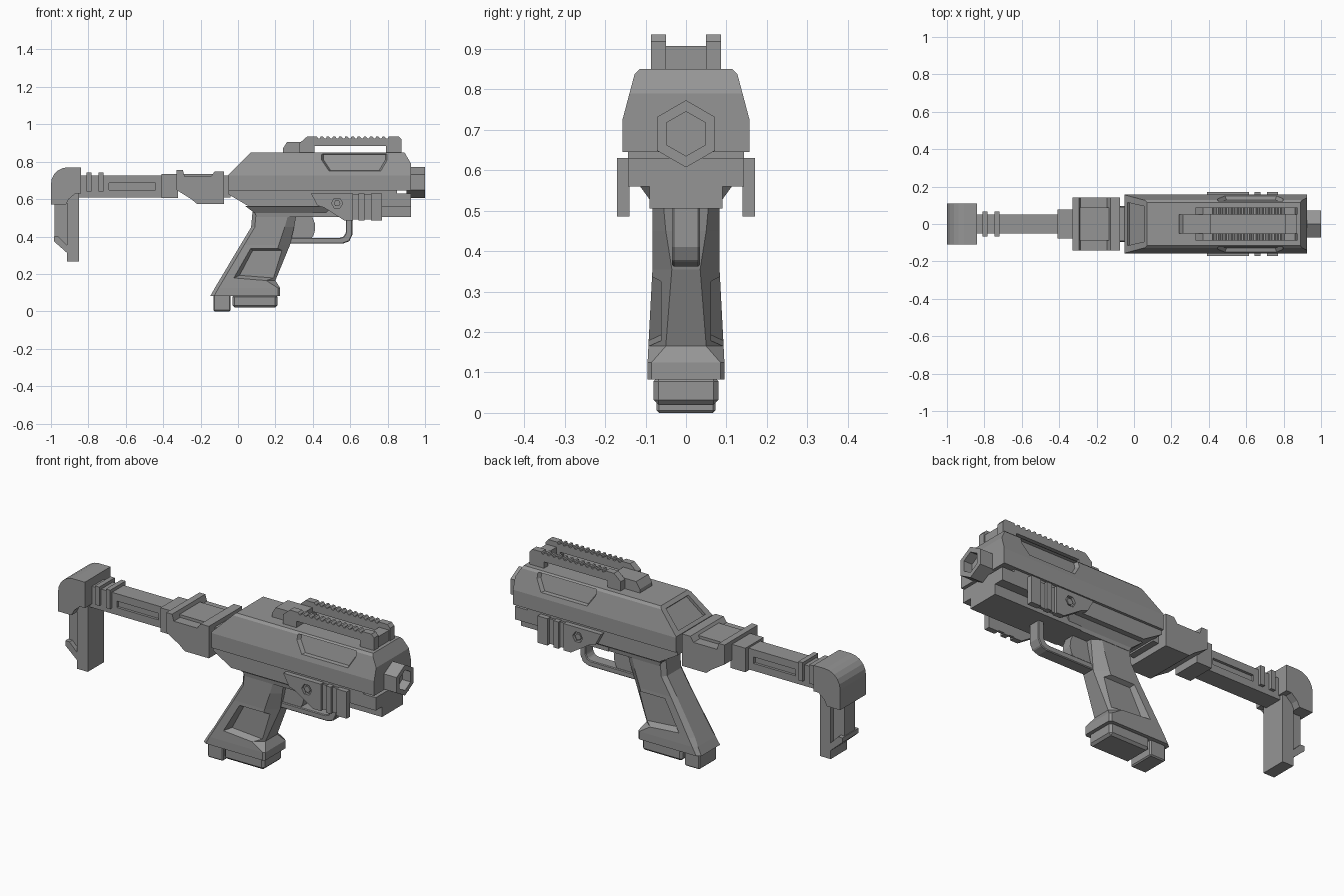
import bpy, bmesh, math

if "Cube" in bpy.data.objects:
    bpy.data.objects.remove(bpy.data.objects["Cube"])

GREY = bpy.data.materials.new("matte_grey")
GREY.diffuse_color = (0.3, 0.3, 0.3, 1)
GREY.use_nodes = True
GREY.node_tree.nodes["Principled BSDF"].inputs["Base Color"].default_value = GREY.diffuse_color


def loft(name, rings):
    """Skin a list of equal-length rings and cap both ends."""
    bm = bmesh.new()
    vs = [[bm.verts.new(p) for p in r] for r in rings]
    n = len(vs[0])
    for a, b in zip(vs, vs[1:]):
        for i in range(n):
            j = (i + 1) % n
            bm.faces.new((a[i], a[j], b[j], b[i]))
    bm.faces.new(vs[0])
    bm.faces.new(vs[-1])
    bmesh.ops.recalc_face_normals(bm, faces=bm.faces)
    me = bpy.data.meshes.new(name)
    bm.to_mesh(me)
    bm.free()
    me.materials.append(GREY)
    ob = bpy.data.objects.new(name, me)
    bpy.context.collection.objects.link(ob)
    return ob


def prism(name, pts, y0, y1, shrink=1.0):
    """Extrude an x/z outline from y0 to y1 (numbers or functions of z)."""
    cx = sum(p[0] for p in pts) / len(pts)
    cz = sum(p[1] for p in pts) / len(pts)
    def ring(y, s):
        q = [(cx + (x - cx) * s, cz + (z - cz) * s) for x, z in pts]
        return [(x, y(z) if callable(y) else y, z) for x, z in q]
    return loft(name, [ring(y0, shrink), ring(y1, 1.0)])


def section(name, pts, x0, x1):
    """Extrude a y/z outline along x."""
    return loft(name, [[(x, y, z) for y, z in pts] for x in (x0, x1)])


def box(name, x0, x1, hw, z0, z1):
    return prism(name, [(x0, z0), (x1, z0), (x1, z1), (x0, z1)], -hw, hw)


def bevel(ob, w, seg=1):
    m = ob.modifiers.new("bevel", 'BEVEL')
    m.width, m.segments, m.limit_method = w, seg, 'ANGLE'
    return ob


def combine(ob, cutter, op='DIFFERENCE'):
    """Apply a boolean and delete the cutter."""
    m = ob.modifiers.new("cut", 'BOOLEAN')
    m.operation, m.object, m.solver = op, cutter, 'EXACT'
    dg = bpy.context.evaluated_depsgraph_get()
    me = bpy.data.meshes.new_from_object(ob.evaluated_get(dg))
    ob.modifiers.clear()
    ob.data = me
    bpy.data.objects.remove(cutter)


def hexagon(r, cu, cv, turn=math.pi / 2):
    return [(cu + r * math.cos(turn + i * math.pi / 3),
             cv + r * math.sin(turn + i * math.pi / 3)) for i in range(6)]


# Upper shell: side profile crossed with the end section
shell = prism("upper_shell", [(-.05, .645), (.925, .645), (.925, .79), (.89, .85),
                              (.07, .85), (-.05, .73)], -.3, .3)
half = [(.157, .645), (.157, .725), (.127, .838), (.115, .85)]
combine(shell, section("section_cutter", half + [(-y, z) for y, z in half[::-1]], -.2, 1.1),
        'INTERSECT')
# Recessed side windows following the slanted walls
for s in (-1, 1):
    wall = lambda d: (lambda z: s * (.157 - (z - .725) * .266 + d))
    combine(shell, prism("window_cutter", [(.445, .842), (.8, .842), (.8, .81), (.765, .75),
                                           (.485, .75), (.445, .81)], wall(-.02), wall(.004), .93))
# Recessed rear panel
combine(shell, loft("panel_cutter", [[(x + d, y, z + .002 - d) for x, y, z in
        ((-.036, -.115, .744), (-.036, .115, .744), (.052, .095, .832), (.052, -.095, .832))]
        for d in (-.01, .012)]))

# Lower receiver, forend and grip mount
prism("lower_receiver", [(-.05, .645), (-.05, .625), (.06, .56), (.925, .56), (.925, .63),
                         (.85, .63), (.85, .645)], -.143, .143)
box("forend_rail", .4, .925, .09, .505, .562)
loft("grip_mount", [[(x0, -w, z), (x1, -w, z), (x1, w, z), (x0, w, z)]
     for z, w, x0, x1 in ((.562, .115, .04, .5), (.525, .088, .09, .47), (.505, .085, .1, .45))])

# Hexagonal muzzle with a recessed bore
muzzle = section("muzzle", hexagon(.083, 0, .69), .9, 1.0)
combine(muzzle, section("bore_cutter", hexagon(.055, 0, .69), .95, 1.1))

# Side plates, ribs and hex bolts
for s, side in ((-1, "right"), (1, "left")):
    plate = prism(side + "_side_plate", [(.39, .63), (.615, .63), (.615, .485), (.57, .485),
                                         (.46, .555), (.425, .565)], s * .14, s * .17)
    combine(plate, prism("bolt_cutter", hexagon(.03, .53, .578, 0), s * .155, s * .18))
    prism(side + "_bolt", hexagon(.018, .53, .578, 0), s * .15, s * .166)
    prism(side + "_rib_backing", [(.61, .625), (.77, .625), (.77, .49), (.61, .49)],
          s * .14, s * .155)
    for x0, x1 in ((.645, .675), (.71, .77)):
        prism(side + "_rib", [(x0, .63), (x1, .63), (x1, .485), (x0, .485)], s * .14, s * .17)

# Twin toothed top rails standing on end feet
teeth = []
for i in range(12):
    x = .42 + i * .033
    teeth += [(x, .935), (x + .009, .925), (x + .018, .925), (x + .022, .935)]
rail = [(.33, .848), (.33, .9), (.37, .935)] + teeth + [
    (.86, .935), (.875, .918), (.875, .848), (.79, .848), (.79, .885), (.41, .885), (.41, .848)]
for s in (-1, 1):
    prism("top_rail", rail, s * .05, s * .087)
prism("rear_sight_block", [(.24, .848), (.24, .87), (.262, .906), (.41, .906), (.41, .848)],
      -.052, .052)
box("front_rail_bridge", .81, .87, .052, .848, .907)

# Grip: rings of z, back x, front x, half width, front half width, front chamfer, back half width
grip = []
for z, b, f, w, fw, c, bw in ((.56, .08, .32, .083, .06, .04, .06), (.45, .07, .3, .083, .05, .05, .06),
                              (.355, .013, .278, .083, .035, .06, .06),
                              (.165, -.1, .2, .093, .05, .05, .065),
                              (.125, -.124, .225, .095, .085, .012, .075),
                              (.082, -.148, .225, .095, .085, .012, .08)):
    r = [(b, -bw, z), (b + .02, -w, z), (f - c, -w, z), (f, -fw, z)]
    grip.append(r + [(x, -y, z) for x, y, z in r[::-1]])
grip = loft("grip", grip)
for s in (-1, 1):
    combine(grip, prism("grip_cutter", [(.06, .345), (.32, .345), (.225, .155), (-.03, .175)],
                        s * .062, s * .1, .78))

# Magazine foot and heel
bevel(box("magazine_foot", -.03, .21, .08, .02, .09), .012)
bevel(box("magazine_heel", -.132, -.04, .073, 0, .09), .006)

# Trigger guard loop and curved trigger
outer = [(.27, .362), (.56, .362), (.595, .375), (.612, .41), (.612, .51)]
inner = [(.577, .51), (.577, .42), (.565, .4), (.545, .393), (.27, .393)]
bevel(prism("trigger_guard", outer + inner, -.034, .034), .004)
prism("trigger", [(.28, .51), (.395, .51), (.411, .47), (.413, .44), (.405, .41), (.39, .385),
                  (.28, .385)], -.027, .027)

# Neck and saddle-shaped stock socket
box("stock_neck", -.09, -.04, .09, .61, .725)
prism("stock_socket", [(-.33, .755), (-.295, .755), (-.285, .72), (-.145, .72), (-.125, .748),
                       (-.075, .748), (-.075, .575), (-.22, .575), (-.25, .6), (-.33, .65)],
      -.142, .142)
box("socket_ridge", -.3, -.12, .088, .7, .735)
box("socket_collar", -.41, -.32, .078, .605, .735)

# Stock tube with side slots and rings
tube = box("stock_tube", -.86, -.4, .05, .61, .725)
for s in (-1, 1):
    combine(tube, prism("slot_cutter", [(-.69, .65), (-.44, .65), (-.44, .685), (-.69, .685)],
                        s * .036, s * .06))
for x in (-.81, -.745):
    box("tube_ring", x, x + .026, .066, .64, .742)

# Rounded butt and its leg with a rear spur
curve = [(-.91 - .09 * math.sin(a), .68 + .09 * math.cos(a))
         for a in (i * math.pi / 10 for i in range(6))]
prism("butt", [(-.84, .77)] + curve + [(-1, .57), (-.92, .57), (-.905, .6), (-.87, .63),
                                       (-.84, .63)], -.11, .11)
box("butt_leg", -.915, -.85, .07, .267, .65)
prism("leg_web", [(-.98, .58), (-.98, .39), (-.91, .34), (-.91, .58)], -.045, .045)
prism("leg_spur", [(-.985, .4), (-.985, .375), (-.9, .3), (-.9, .34), (-.96, .4)], -.07, .07)
